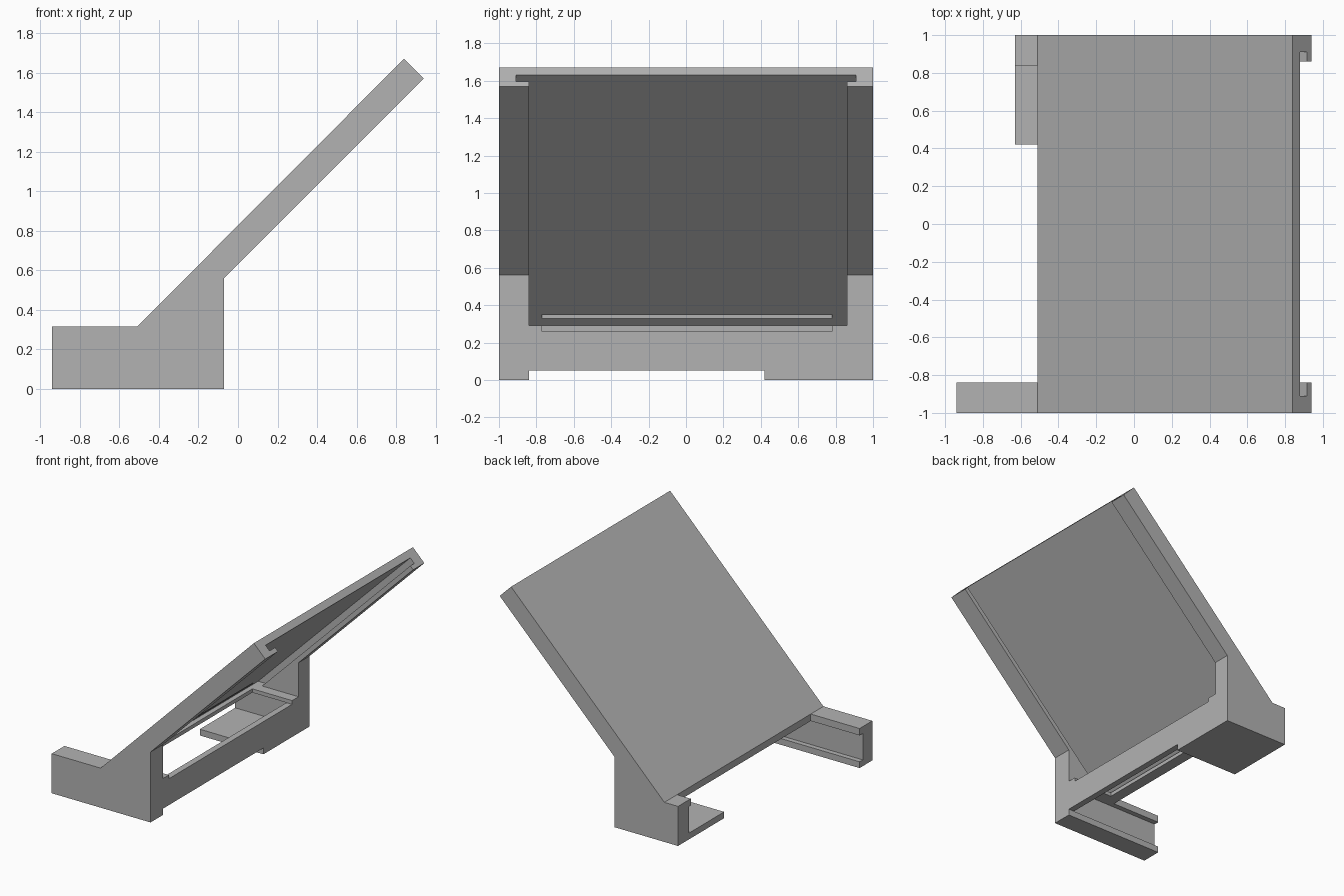
import bpy
import bmesh

if "Cube" in bpy.data.objects:
    bpy.data.objects.remove(bpy.data.objects["Cube"], do_unlink=True)

grey = bpy.data.materials.new("plain_grey")
grey.use_nodes = True
grey.diffuse_color = (0.45, 0.45, 0.45, 1)
grey.node_tree.nodes["Principled BSDF"].inputs["Base Color"].default_value = (0.45, 0.45, 0.45, 1)


def prism(name, profile, y0, y1):
    """Extrude an x-z profile from y0 to y1."""
    bm = bmesh.new()
    face = bm.faces.new([bm.verts.new((x, y0, z)) for x, z in profile])
    side = bmesh.ops.extrude_face_region(bm, geom=[face])["geom"]
    moved = [v for v in side if isinstance(v, bmesh.types.BMVert)]
    bmesh.ops.translate(bm, verts=moved, vec=(0, y1 - y0, 0))
    bmesh.ops.recalc_face_normals(bm, faces=bm.faces)
    mesh = bpy.data.meshes.new(name)
    bm.to_mesh(mesh)
    bm.free()
    obj = bpy.data.objects.new(name, mesh)
    bpy.context.collection.objects.link(obj)
    mesh.materials.append(grey)
    return obj


def rect(x0, x1, z0, z1):
    return [(x0, z0), (x1, z0), (x1, z1), (x0, z1)]


# Stand: foot block with a sloping back panel
stand = prism("sloped_stand", [(-0.94, 0), (-0.07, 0), (-0.07, 0.56), (0.94, 1.57),
                               (0.84, 1.67), (-0.51, 0.315), (-0.94, 0.315)], -1, 1)

# Slopes of the panel's skin and of its retaining lips, as z = x + offset
SKIN, LIP, LEDGE, BACK = 0.75, 0.68, 0.29, -0.12
cuts = [
    # slide groove under the panel
    ("panel_groove", [(LEDGE - SKIN, LEDGE), (LEDGE - LIP, LEDGE),
                      (1.3, 1.3 + LIP), (1.3, 1.3 + SKIN)], -0.91, 0.91),
    # open underside between the lips
    ("panel_opening", [(LEDGE - SKIN, LEDGE), (1.3, LEDGE), (1.3, 1.3 + SKIN)], -0.84, 0.86),
    # tray cavity in the foot
    ("tray_cavity", rect(-1.2, BACK, 0.05, 0.26), -0.88, 0.865),
    # hole from the tray up to the panel, with a lowered rear sill
    ("inner_hole", rect(-0.42, BACK, 0.2, 0.35), -0.77, 0.78),
    ("rear_sill", rect(-0.2, 0.1, 0.26, 0.35), -0.77, 0.78),
    # open floor and the gap below the rear crossbar
    ("floor_opening", rect(-1.2, BACK, -0.1, 0.15), -0.84, 0.42),
    ("crossbar_gap", rect(-0.2, 0.1, -0.1, 0.05), -0.84, 0.42),
    # open front between the two arms, and the shorter left arm
    ("front_opening", rect(-1.2, -0.51, 0.05, 0.6), -0.84, 0.84),
    ("short_arm_cut", rect(-1.2, -0.63, -0.1, 0.6), -0.84, 1.2),
]
cutters = []
for name, profile, y0, y1 in cuts:
    cutter = prism(name, profile, y0, y1)
    cutter.hide_render = True
    cutters.append(cutter)
    mod = stand.modifiers.new(name, "BOOLEAN")
    mod.operation = "DIFFERENCE"
    mod.solver = "EXACT"
    mod.object = cutter

# Bake the cuts and drop the cutters
bpy.context.view_layer.update()
graph = bpy.context.evaluated_depsgraph_get()
baked = bpy.data.meshes.new_from_object(stand.evaluated_get(graph))
stand.modifiers.clear()
stand.data = baked
for cutter in cutters:
    bpy.data.objects.remove(cutter, do_unlink=True)
